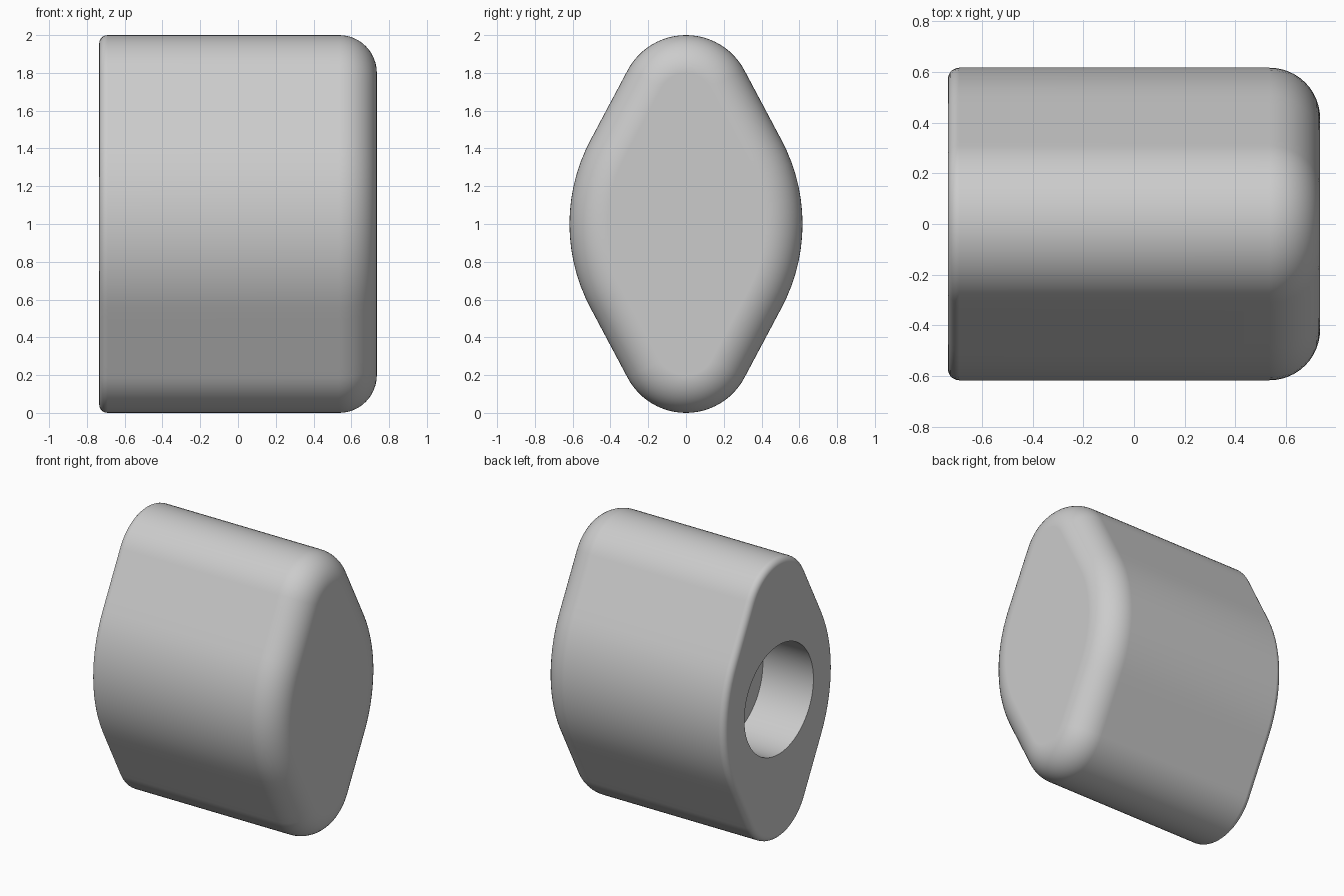
import bpy
import bmesh
from math import sin, cos, pi, radians, atan2

cube = bpy.data.objects.get("Cube")
if cube:
    bpy.data.objects.remove(cube, do_unlink=True)

HALF_LEN, HALF_W, HALF_H = 0.735, 0.617, 1.0
TIP_R = 0.35                      # rounded top and bottom
SLOPE = radians(28)               # tilt of the flat flanks
# side arc radius that keeps the flanks tangent to both arcs
SIDE_R = ((HALF_H - TIP_R) * sin(SLOPE) + TIP_R - HALF_W * cos(SLOPE)) / (1 - cos(SLOPE))
BIG_FILLET, SMALL_FILLET = 0.2, 0.045
HOLE_R, HOLE_DEPTH = 0.39, 0.4


def arc(cy, cz, r, start, end, steps):
    angles = [start + (end - start) * i / steps for i in range(steps + 1)]
    return [(cy + r * cos(a), cz + r * sin(a)) for a in angles]


def flank(p, q, steps=6):
    return [(p[0] + (q[0] - p[0]) * i / steps, p[1] + (q[1] - p[1]) * i / steps)
            for i in range(1, steps)]


def outline(inset):
    """Lens-like outline in the y-z plane, offset inward."""
    side_c, tip_c = HALF_W - SIDE_R, HALF_H - TIP_R
    arcs = []
    for turn in (0, pi):
        s = 1 if turn == 0 else -1
        arcs.append(arc(s * side_c, 0, SIDE_R - inset, turn - SLOPE, turn + SLOPE, 14))
        arcs.append(arc(0, s * tip_c, TIP_R - inset, turn + SLOPE, turn + pi - SLOPE, 24))
    points = []
    for i, a in enumerate(arcs):
        points += a + flank(a[-1], arcs[(i + 1) % 4][0])
    return points


def fillet_sections(end, radius, steps):
    """Sections from the flat end face out to the full outline."""
    sign = 1 if end > 0 else -1
    for i in range(steps + 1):
        t = pi / 2 * i / steps
        yield end - sign * radius * (1 - cos(t)), outline(radius * (1 - sin(t)))


# Sections run from the socket floor, around the rim, to the closed end
circle = [(HOLE_R * cos(a), HOLE_R * sin(a))
          for a in (atan2(z, y) for y, z in outline(0))]
sections = [(-HALF_LEN + HOLE_DEPTH, circle), (-HALF_LEN, circle)]
sections += fillet_sections(-HALF_LEN, SMALL_FILLET, 5)
sections += reversed(list(fillet_sections(HALF_LEN, BIG_FILLET, 12)))

bm = bmesh.new()
rings = [[bm.verts.new((x, y, z + HALF_H)) for y, z in pts] for x, pts in sections]
for a, b in zip(rings, rings[1:]):
    n = len(a)
    for i in range(n):
        j = (i + 1) % n
        bm.faces.new((a[i], a[j], b[j], b[i]))
bm.faces.new(rings[0])
bm.faces.new(rings[-1])
bmesh.ops.recalc_face_normals(bm, faces=bm.faces)
mesh = bpy.data.meshes.new("socket_knob")
bm.to_mesh(mesh)
bm.free()

knob = bpy.data.objects.new("socket_knob", mesh)
bpy.context.collection.objects.link(knob)

# Plain grey
grey = bpy.data.materials.new("plain_grey")
grey.use_nodes = True
colour = (0.6, 0.6, 0.6, 1)
grey.diffuse_color = colour
grey.node_tree.nodes["Principled BSDF"].inputs["Base Color"].default_value = colour
mesh.materials.append(grey)

# Smooth curves with crisp socket edges
bpy.ops.object.select_all(action='DESELECT')
knob.select_set(True)
bpy.context.view_layer.objects.active = knob
bpy.ops.object.shade_smooth_by_angle(angle=radians(30))
weighted = knob.modifiers.new("even_shading", 'WEIGHTED_NORMAL')
weighted.keep_sharp = True
